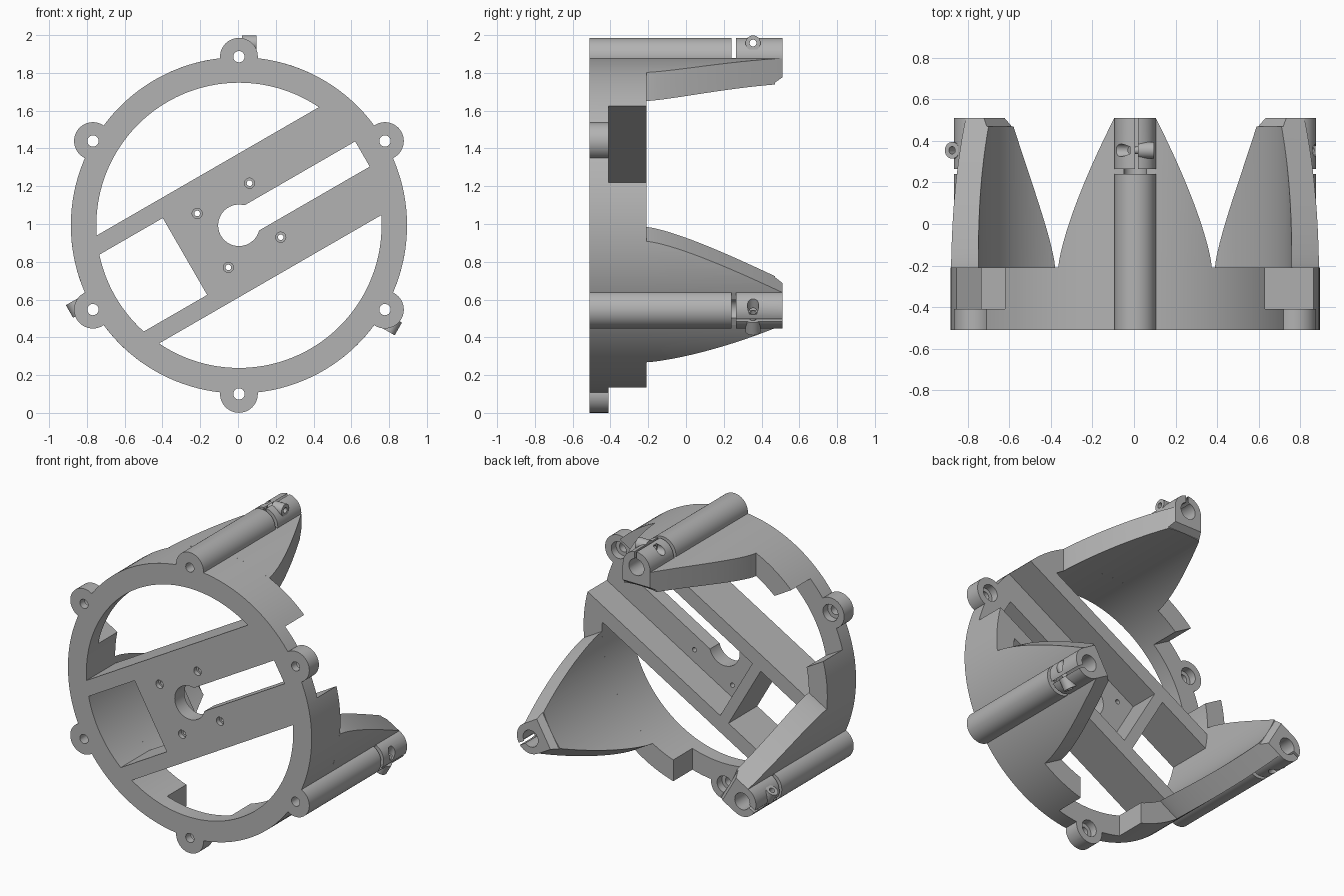
import bpy, bmesh
from math import sin, cos, asin, acos, pi, radians
from mathutils import Matrix

cube = bpy.data.objects.get("Cube")
if cube:
    bpy.data.objects.remove(cube, do_unlink=True)

grey = bpy.data.materials.new("plain grey")
grey.use_nodes = True
GREY = (0.45, 0.45, 0.45, 1)
grey.diffuse_color = GREY
grey.node_tree.nodes["Principled BSDF"].inputs["Base Color"].default_value = GREY

R_OUT, R_IN, R_MOUNT = 0.89, 0.755, 0.8925
FRONT, SHELF, BACK, TIP = -0.51, -0.41, -0.21, 0.51
PLACE = {"x": lambda a, b, t: (t, a, b),
         "y": lambda a, b, t: (a, t, b),
         "z": lambda a, b, t: (a, b, t)}


def prism(name, outline, lo, hi, axis="y", turn=0):
    """Extrude a 2D outline along an axis, then turn it in the front plane."""
    bm = bmesh.new()
    low, high = [[bm.verts.new(PLACE[axis](a, b, t)) for a, b in outline] for t in (lo, hi)]
    bm.faces.new(low)
    bm.faces.new(high)
    n = len(outline)
    for i in range(n):
        j = (i + 1) % n
        bm.faces.new((low[i], low[j], high[j], high[i]))
    bmesh.ops.recalc_face_normals(bm, faces=bm.faces)
    bm.transform(Matrix.Rotation(-radians(turn), 4, "Y"))
    mesh = bpy.data.meshes.new(name)
    bm.to_mesh(mesh)
    bm.free()
    mesh.materials.append(grey)
    ob = bpy.data.objects.new(name, mesh)
    bpy.context.collection.objects.link(ob)
    return ob


def arc(r, start, end, n=48, cx=0, cy=0):
    return [(cx + r * cos(start + (end - start) * i / n),
             cy + r * sin(start + (end - start) * i / n)) for i in range(n + 1)]


def circle(r, cx=0, cy=0, n=40):
    return arc(r, 0, 2 * pi, n, cx, cy)[:-1]


def rect(a0, a1, b0, b1):
    return [(a0, b0), (a1, b0), (a1, b1), (a0, b1)]


def combine(target, other, operation="DIFFERENCE"):
    mod = target.modifiers.new("combine", "BOOLEAN")
    mod.operation, mod.solver, mod.object = operation, "EXACT", other
    bpy.context.view_layer.objects.active = target
    bpy.ops.object.modifier_apply(modifier=mod.name)
    bpy.data.objects.remove(other, do_unlink=True)


def cut(target, *args, **kw):
    combine(target, prism("cutter", *args, **kw))


def finish(ob):
    ob.data.transform(Matrix.Translation((0.005, 0, 0.993)))
    bpy.ops.object.select_all(action="DESELECT")
    ob.select_set(True)
    bpy.context.view_layer.objects.active = ob
    bpy.ops.object.shade_smooth_by_angle(angle=radians(25))


# Frame: a disc whose openings leave the ring and the slanted channel beam
BEAM, CHANNEL, SLANT = 0.33, 0.235, 30
frame = prism("ring_frame", circle(R_OUT, n=128), FRONT, BACK)
for ang in (SLANT, 150, 270):
    x, z = R_MOUNT * cos(radians(ang)), R_MOUNT * sin(radians(ang))
    combine(frame, prism("ear", circle(0.1, x, z), FRONT, SHELF), "UNION")

edge = asin(BEAM / R_IN)
for side in (0, 180):
    cut(frame, arc(R_IN, edge, pi - edge, 64), -0.6, 0, turn=SLANT + side)
window = asin(CHANNEL / R_IN)
cut(frame, [(-0.33, -CHANNEL), (-0.33, CHANNEL)] + arc(R_IN, pi - window, pi + window, 24),
    -0.6, 0, turn=SLANT)
cut(frame, rect(-0.26, 1.2, -CHANNEL, CHANNEL), SHELF, 0, turn=SLANT)
for ang in (150, 270):
    cut(frame, rect(0.6, 1.2, -CHANNEL, CHANNEL), SHELF, 0, turn=ang)

# Keyhole slot, screw holes and mounting holes
neck = asin(0.077 / 0.11)
cut(frame, arc(0.11, neck, 2 * pi - neck, 40) + [(0.755, -0.077), (0.755, 0.077)],
    -0.6, 0, turn=SLANT)
for u in (-0.16, 0.16):
    for v in (-0.165, 0.165):
        cut(frame, circle(0.015, u, v, 20), -0.6, 0, turn=SLANT)
        cut(frame, circle(0.027, u, v, 20), -0.6, -0.48, turn=SLANT)
for ang in range(30, 390, 60):
    cut(frame, circle(0.03, R_MOUNT, 0, 24), -0.6, 0, turn=ang)
    if ang % 120 == 30:
        cut(frame, circle(0.055, R_MOUNT, 0, 32), -0.46, 0, turn=ang)
finish(frame)

# Leg: curved shell trimmed to a rounded taper, built at the top
leg = prism("leg", arc(R_OUT, pi / 4, 3 * pi / 4, 64) + arc(R_IN, 3 * pi / 4, pi / 4, 64),
            BACK - 0.005, TIP)
taper = []
for i in range(25):
    t = i / 24
    taper.append((0.1 + 0.27 * (1 - t ** 1.35), BACK + (TIP - BACK) * t))
taper = [(taper[0][0], -0.3)] + taper
taper += [(-a, b) for a, b in reversed(taper)]
combine(leg, prism("taper", taper, 0, 1.2, "z"), "INTERSECT")
cut(leg, [(0.47, 0.74), (0.47, R_IN), (0.52, 0.79), (0.52, 0.74)], -0.3, 0.3, "x")

# Rod with a split clamp and bolt lug at the tip
combine(leg, prism("rod", circle(0.1, 0, R_MOUNT, 48), FRONT, TIP), "UNION")
BOLT_Y, BOLT_R = 0.355, 0.965
combine(leg, prism("lug", circle(0.04, BOLT_Y, BOLT_R, 32), 0.015, 0.092, "x"), "UNION")
cut(leg, circle(0.03, 0, R_MOUNT, 24), -0.6, 0.6)
cut(leg, circle(0.055, 0, R_MOUNT, 32), 0.15, 0.6)
cut(leg, rect(-0.15, 0.15, 0.885, 1.1), 0.24, 0.265)
cut(leg, rect(0, 0.015, R_MOUNT, 1.1), 0.25, 0.6)
cut(leg, circle(0.018, BOLT_Y, BOLT_R, 24), -0.2, 0.2, "x")
cut(leg, circle(0.03, BOLT_Y, BOLT_R, 24), -0.2, -0.025, "x")

# Three legs around the ring
for name, turn in (("top_leg", 0), ("lower_right_leg", 120), ("lower_left_leg", 240)):
    copy = bpy.data.objects.new(name, leg.data.copy())
    bpy.context.collection.objects.link(copy)
    copy.data.transform(Matrix.Rotation(-radians(turn), 4, "Y"))
    finish(copy)
bpy.data.objects.remove(leg, do_unlink=True)
